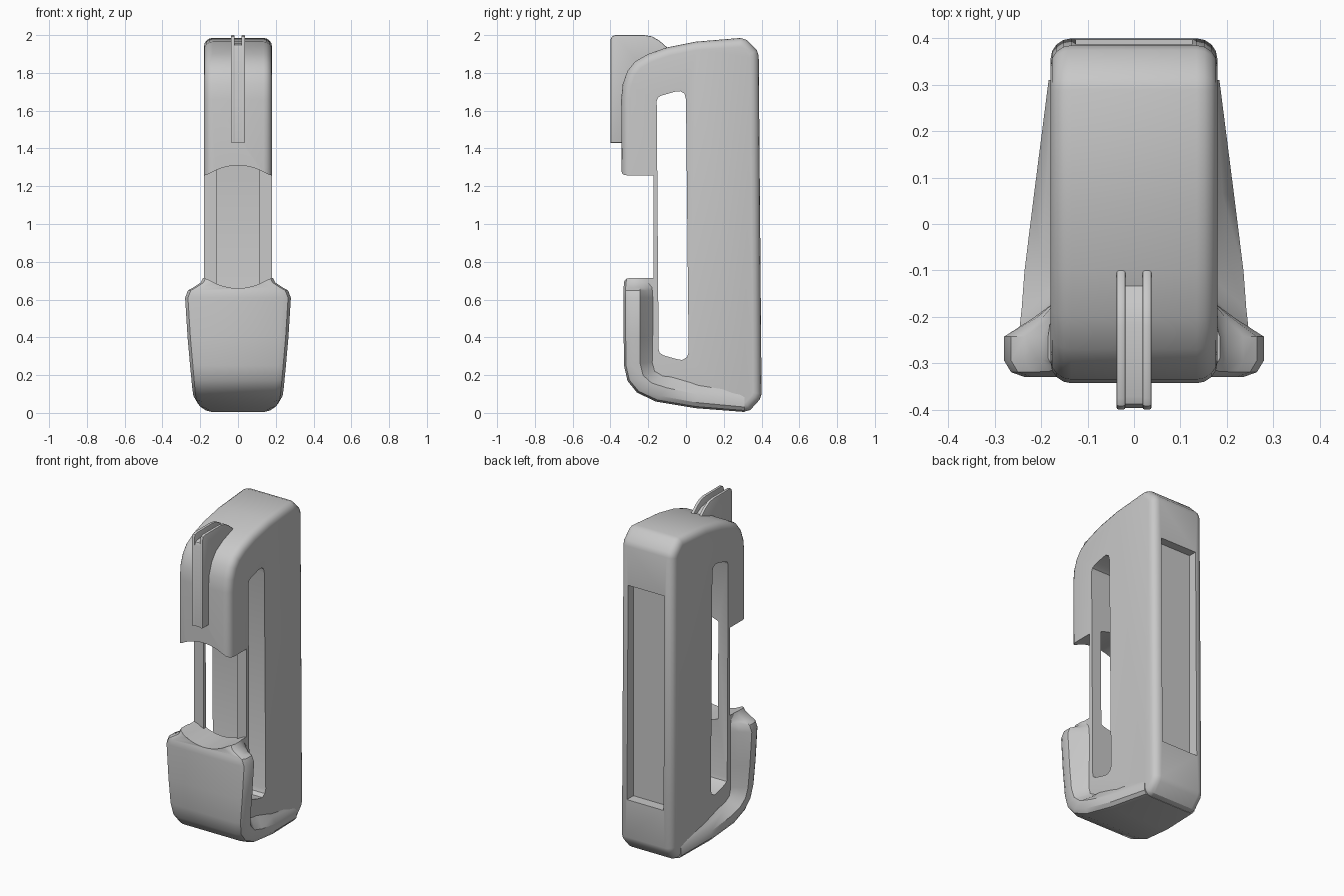
import bpy, bmesh, math
from mathutils import Vector

if "Cube" in bpy.data.objects:
    bpy.data.objects.remove(bpy.data.objects["Cube"])

grey = bpy.data.materials.new("plain_grey")
grey.use_nodes = True
GREY = (0.58, 0.58, 0.58, 1)
grey.diffuse_color = GREY
grey.node_tree.nodes["Principled BSDF"].inputs["Base Color"].default_value = GREY


def finish(name, bm):
    bmesh.ops.recalc_face_normals(bm, faces=bm.faces)
    mesh = bpy.data.meshes.new(name)
    bm.to_mesh(mesh)
    bm.free()
    mesh.materials.append(grey)
    obj = bpy.data.objects.new(name, mesh)
    bpy.context.collection.objects.link(obj)
    return obj


def prism(name, profile, axis, lo, hi, bevel=0.0, segments=3):
    """Extrude a closed profile along x (points y, z) or y (points x, z)."""
    bm = bmesh.new()
    place = (lambda d, p: (d, p[0], p[1])) if axis == "x" else (lambda d, p: (p[0], d, p[1]))
    a = [bm.verts.new(place(lo, p)) for p in profile]
    b = [bm.verts.new(place(hi, p)) for p in profile]
    caps = [bm.faces.new(a), bm.faces.new(b)]
    for i in range(len(a)):
        j = (i + 1) % len(a)
        bm.faces.new((a[i], a[j], b[j], b[i]))
    bmesh.ops.recalc_face_normals(bm, faces=bm.faces)
    if bevel:
        rim = list({e for f in caps for e in f.edges})
        bmesh.ops.bevel(bm, geom=rim, offset=bevel, segments=segments,
                        profile=0.5, affect="EDGES", clamp_overlap=True)
    return finish(name, bm)


def cut(obj, cutter):
    mod = obj.modifiers.new("cut", "BOOLEAN")
    mod.operation = "DIFFERENCE"
    mod.solver = "EXACT"
    mod.object = cutter
    bpy.context.view_layer.objects.active = obj
    bpy.ops.object.modifier_apply(modifier=mod.name)


def window(half):
    """Opening with arched top and dipped bottom, out to the given half width."""
    xs = [half * (1 - i / 8) for i in range(17)]

    def sag(x, rise):
        return rise * max(0, 1 - (x / 0.18) ** 2)
    top = [(x, 1.25 + sag(x, 0.06)) for x in xs]
    low = [(x, 0.72 - sag(x, 0.06)) for x in reversed(xs)]
    return top + low


# Body: rounded side profile
body = prism("body", [
    (-0.34, 1.2), (-0.343, 1.66), (-0.335, 1.74), (-0.31, 1.81), (-0.27, 1.86), (-0.2, 1.9),
    (-0.1, 1.935), (0.05, 1.965), (0.29, 1.985), (0.32, 1.975), (0.375, 1.92), (0.385, 1.89),
    (0.4, 0.1), (0.39, 0.07), (0.34, 0.015), (0.31, 0.007), (0.05, 0.03), (-0.15, 0.065),
    (-0.25, 0.115), (-0.3, 0.18), (-0.322, 0.27), (-0.325, 0.7)], "x", -0.18, 0.18, 0.045, 4)

# Front guard: half sections lofted along a hooked path (outer y, z, inner y, z, half width)
stations = [
    (-0.32, 0.725, -0.24, 0.725, 0.18), (-0.328, 0.69, -0.24, 0.69, 0.198),
    (-0.33, 0.665, -0.24, 0.665, 0.235), (-0.33, 0.648, -0.24, 0.648, 0.265),
    (-0.33, 0.61, -0.24, 0.61, 0.28), (-0.33, 0.4, -0.24, 0.4, 0.267),
    (-0.328, 0.25, -0.24, 0.26, 0.254), (-0.31, 0.17, -0.225, 0.2, 0.247),
    (-0.26, 0.108, -0.18, 0.16, 0.242), (-0.16, 0.06, -0.1, 0.135, 0.236),
    (0.05, 0.025, 0.06, 0.1, 0.216), (0.31, 0.005, 0.31, 0.07, 0.184)]
bm = bmesh.new()
rings = []
for oy, oz, iy, iz, w in stations:
    outer, inner = Vector((0, oy, oz)), Vector((0, iy, iz))
    half = [(w - 0.045, 0), (w - 0.015, 0.12), (w, 0.4), (w, 0.97),
            (0.17 + (w - 0.17) * 0.45, 1.4), (0.17, 1.8)]
    ring = half + [(-x, s) for x, s in reversed(half)]
    rings.append([bm.verts.new(outer.lerp(inner, s) + Vector((x, 0, 0))) for x, s in ring])
for a, b in zip(rings, rings[1:]):
    for i in range(len(a)):
        j = (i + 1) % len(a)
        bm.faces.new((a[i], a[j], b[j], b[i]))
bm.faces.new(rings[0])
bm.faces.new(rings[-1])
guard = finish("front_guard", bm)

# Cutters: side slot, front notch, gap between the rails, back recess
slot = prism("slot_cutter", [
    (-0.155, 1.65), (-0.148, 1.67), (-0.13, 1.68), (-0.06, 1.7), (-0.03, 1.703), (-0.008, 1.69),
    (0, 1.66), (0.014, 0.32), (0.005, 0.295), (-0.02, 0.28), (-0.05, 0.285), (-0.12, 0.305),
    (-0.14, 0.318), (-0.145, 0.34)], "x", -0.5, 0.5)
notch = prism("notch_cutter", window(0.32), "y", -0.6, -0.172)
gap = prism("gap_cutter", window(0.115), "y", -0.6, -0.1)
recess = prism("recess_cutter", [(-0.125, 0.33), (0.125, 0.33), (0.125, 1.65), (-0.125, 1.65)],
               "y", 0.335, 0.6)
for cutter in (slot, notch, gap, recess):
    cut(body, cutter)
for cutter in (notch, gap):
    cut(guard, cutter)
for cutter in (slot, notch, gap, recess):
    bpy.data.objects.remove(cutter)

# Sight fin: two thin cheeks and a lower core that leaves a groove on top
fin_top = [(-0.4, 1.975), (-0.392, 1.993), (-0.375, 2.0), (-0.22, 2.0), (-0.18, 1.993),
           (-0.14, 1.97), (-0.1, 1.935), (-0.075, 1.9)]
fin_foot = [(-0.2, 1.8), (-0.3, 1.43), (-0.4, 1.43)]
cheeks = [prism(side + "_fin_cheek", fin_top + fin_foot, "x", x - 0.01, x + 0.01, 0.006, 2)
          for side, x in (("left", 0.028), ("right", -0.028))]
core = prism("fin_core", [(y + 0.004, z - 0.045) for y, z in fin_top]
             + [(-0.2, 1.75), (-0.3, 1.432), (-0.396, 1.432)], "x", -0.022, 0.022)

for obj in [body, guard, core] + cheeks:
    bpy.ops.object.select_all(action="DESELECT")
    obj.select_set(True)
    bpy.context.view_layer.objects.active = obj
    bpy.ops.object.shade_smooth_by_angle(angle=math.radians(32))
